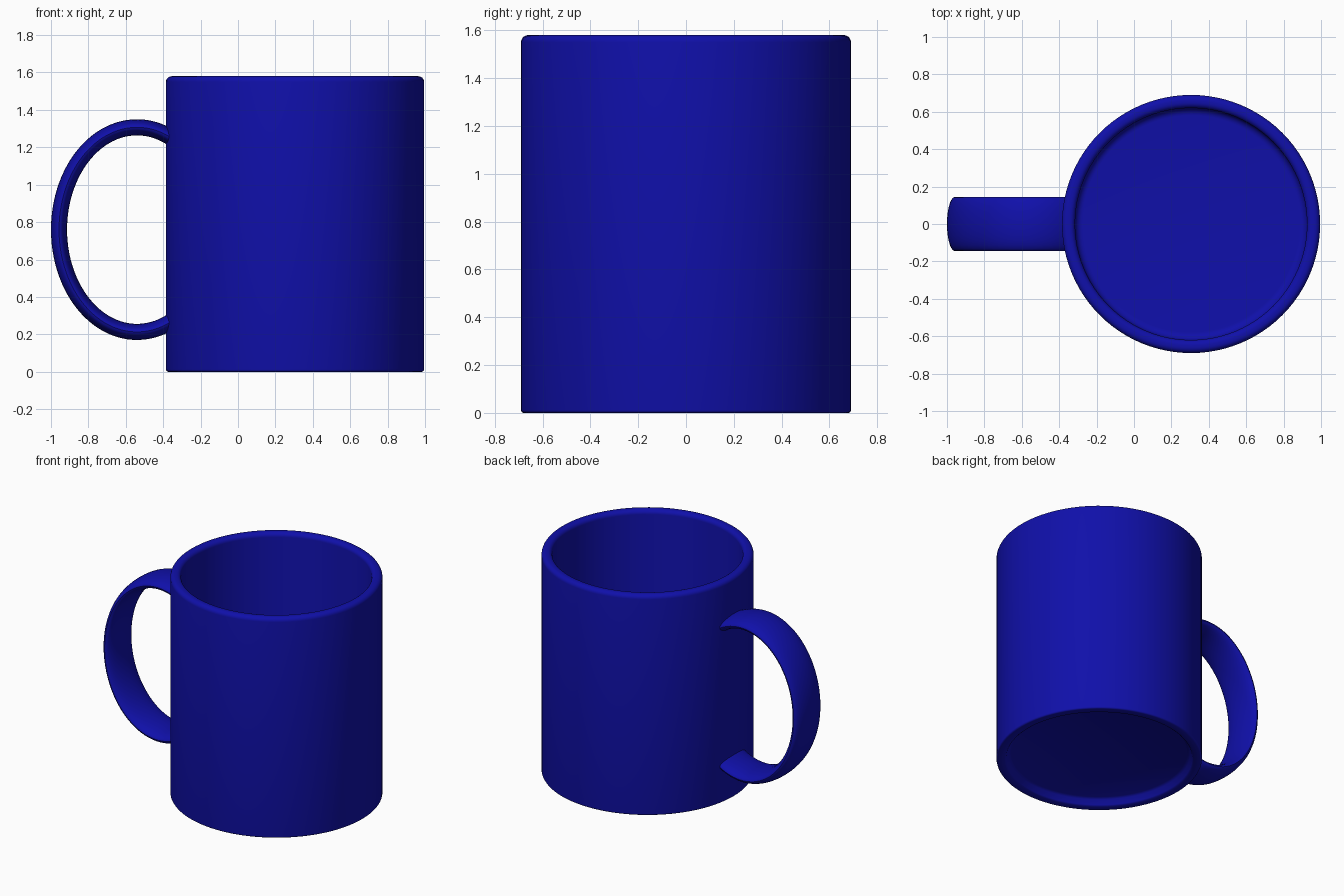
import bpy, bmesh
from math import sin, cos, pi, sqrt

if "Cube" in bpy.data.objects:
    bpy.data.objects.remove(bpy.data.objects["Cube"])

CX, R, H = 0.305, 0.69, 1.58

mat = bpy.data.materials.new("blue_glaze")
mat.diffuse_color = (0.005, 0.005, 0.4, 1)
mat.use_nodes = True
mat.node_tree.nodes["Principled BSDF"].inputs["Base Color"].default_value = mat.diffuse_color


def grid_object(name, rings, close_rings):
    """Skin a list of closed rings; optionally join last ring to the first."""
    bm = bmesh.new()
    vr = [[bm.verts.new(p) for p in ring] for ring in rings]
    n, m = len(vr), len(vr[0])
    for i in range(n if close_rings else n - 1):
        a, b = vr[i], vr[(i + 1) % n]
        for j in range(m):
            k = (j + 1) % m
            bm.faces.new((a[j], a[k], b[k], b[j]))
    if not close_rings:
        bm.faces.new(vr[0])
        bm.faces.new(vr[-1])
    bmesh.ops.recalc_face_normals(bm, faces=bm.faces)
    me = bpy.data.meshes.new(name)
    bm.to_mesh(me)
    bm.free()
    me.materials.append(mat)
    ob = bpy.data.objects.new(name, me)
    bpy.context.collection.objects.link(ob)
    bpy.ops.object.select_all(action='DESELECT')
    ob.select_set(True)
    bpy.context.view_layer.objects.active = ob
    bpy.ops.object.shade_smooth_by_angle(angle=0.7)
    return ob


def arc(cx, cz, r, a0, a1, n=6):
    return [(cx + r * cos(a0 + (a1 - a0) * i / n),
             cz + r * sin(a0 + (a1 - a0) * i / n)) for i in range(n + 1)]


# Mug body: revolved profile from the recessed underside, over the rim, to the inner floor
profile = [(0.59, 0.05), (0.61, 0.04), (0.625, 0.008), (0.635, 0.0)]
profile += arc(R - 0.012, 0.012, 0.012, -pi / 2, 0, 4)
profile += arc(R - 0.03, H - 0.03, 0.03, 0, pi / 2)
profile += arc(0.65, H - 0.03, 0.03, pi / 2, pi)
profile += arc(0.58, 0.14, 0.04, 0, -pi / 2)
SEG = 96
rings = [[(CX + r * cos(2 * pi * j / SEG), r * sin(2 * pi * j / SEG), z)
          for j in range(SEG)] for r, z in profile]
grid_object("mug_body", rings, False)

# Handle: flattened oval section swept along an elliptical arc, ends buried in the wall
A, B, HX, HZ = 0.417, 0.547, -0.54, 0.76
T, W, STEPS, SIDES = 0.043, 0.145, 64, 28
start = pi / 2 - 0.46
sweep = []
for i in range(STEPS + 1):
    t = start + (2 * pi - 2 * start) * i / STEPS
    nx, nz = B * cos(t), A * sin(t)
    d = sqrt(nx * nx + nz * nz)
    ring = []
    for j in range(SIDES):
        s = 2 * pi * j / SIDES
        o = T * cos(s)
        ring.append((HX + A * cos(t) + o * nx / d, W * sin(s),
                     HZ + B * sin(t) + o * nz / d))
    sweep.append(ring)
grid_object("handle", sweep, False)
